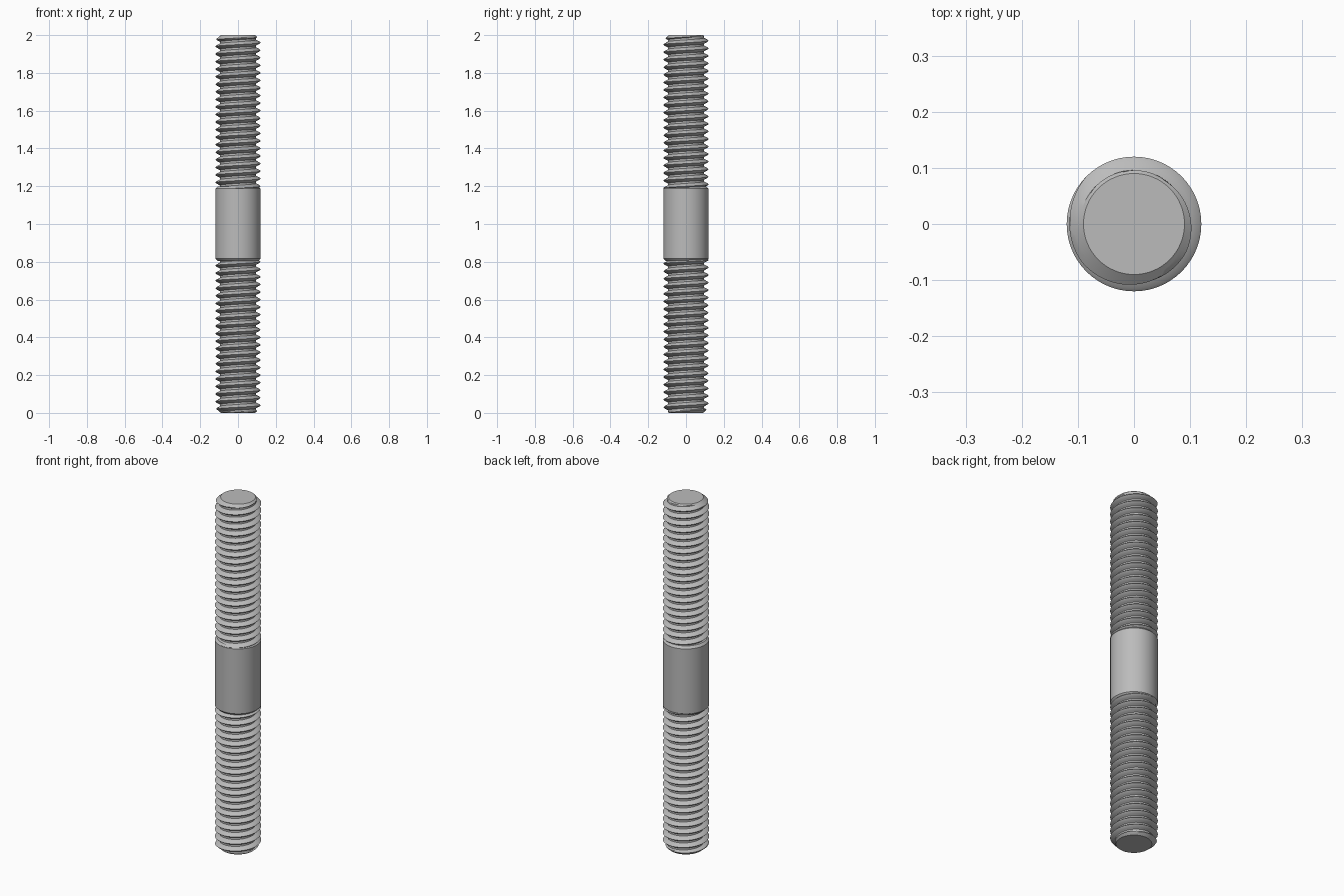
import bpy, bmesh, math

cube = bpy.data.objects.get("Cube")
if cube:
    bpy.data.objects.remove(cube, do_unlink=True)

R_MAJOR, R_ROOT, R_END = 0.12, 0.096, 0.09
PITCH, SEGMENTS, ROWS = 0.04, 64, 8
Z_LOW, Z_TOP = 1.17, 2.0

steel = bpy.data.materials.new("steel grey")
steel.use_nodes = True
steel.diffuse_color = (0.5, 0.5, 0.5, 1)
steel.node_tree.nodes["Principled BSDF"].inputs["Base Color"].default_value = (0.5, 0.5, 0.5, 1)


def finish(bm, name):
    bmesh.ops.recalc_face_normals(bm, faces=bm.faces)
    mesh = bpy.data.meshes.new(name)
    bm.to_mesh(mesh)
    bm.free()
    mesh.materials.append(steel)
    ob = bpy.data.objects.new(name, mesh)
    bpy.context.collection.objects.link(ob)
    bpy.ops.object.select_all(action='DESELECT')
    ob.select_set(True)
    bpy.context.view_layer.objects.active = ob
    bpy.ops.object.shade_smooth_by_angle(angle=math.radians(25))
    return ob


def thread_radius(z, turn):
    # V profile with narrow flats at crest and root, cut by the end chamfer
    phase = (z / PITCH - turn) % 1
    height = abs(2 * phase - 1)
    v = min(1, max(0, (height - 0.25) / 0.625))
    return min(R_ROOT + (R_MAJOR - R_ROOT) * v, R_END + 1.2 * (Z_TOP - z))


def threaded_end(name):
    bm = bmesh.new()
    # Rows follow the helix so that the crests stay crisp
    first = int(Z_LOW / PITCH) - 1
    count = (int((Z_TOP - Z_LOW) / PITCH) + 3) * ROWS
    grid = []
    for s in range(SEGMENTS + 1):
        turn = s / SEGMENTS
        a = turn * math.tau
        column = []
        for k in range(count + 1):
            z = PITCH * (first + k / ROWS + turn)
            z = min(Z_TOP, max(Z_LOW, z))
            r = thread_radius(z, turn)
            column.append(bm.verts.new((r * math.cos(a), r * math.sin(a), z)))
        grid.append(column)
    for c0, c1 in zip(grid, grid[1:]):
        for k in range(count):
            bm.faces.new((c0[k], c1[k], c1[k + 1], c0[k + 1]))
    bmesh.ops.remove_doubles(bm, verts=bm.verts, dist=0.0002)
    bmesh.ops.holes_fill(bm, edges=[e for e in bm.edges if e.is_boundary], sides=0)
    return finish(bm, name)


def lathe(name, profile):
    bm = bmesh.new()
    verts = [bm.verts.new((r, 0, z)) for r, z in profile]
    edges = [bm.edges.new(pair) for pair in zip(verts, verts[1:])]
    bmesh.ops.spin(bm, geom=verts + edges, cent=(0, 0, 0), axis=(0, 0, 1),
                   angle=math.tau, steps=SEGMENTS)
    bmesh.ops.remove_doubles(bm, verts=bm.verts, dist=0.0002)
    return finish(bm, name)


# Threaded ends: the lower one is the upper one turned over
threaded_end("upper_thread")
lower = threaded_end("lower_thread")
lower.rotation_euler.x = math.pi
lower.location.z = Z_TOP

# Plain shank with slightly chamfered shoulders
lathe("plain_shank", [(0, 0.805), (0.108, 0.805), (R_MAJOR, 0.817),
                      (R_MAJOR, 1.187), (0.108, 1.199), (0, 1.199)])
